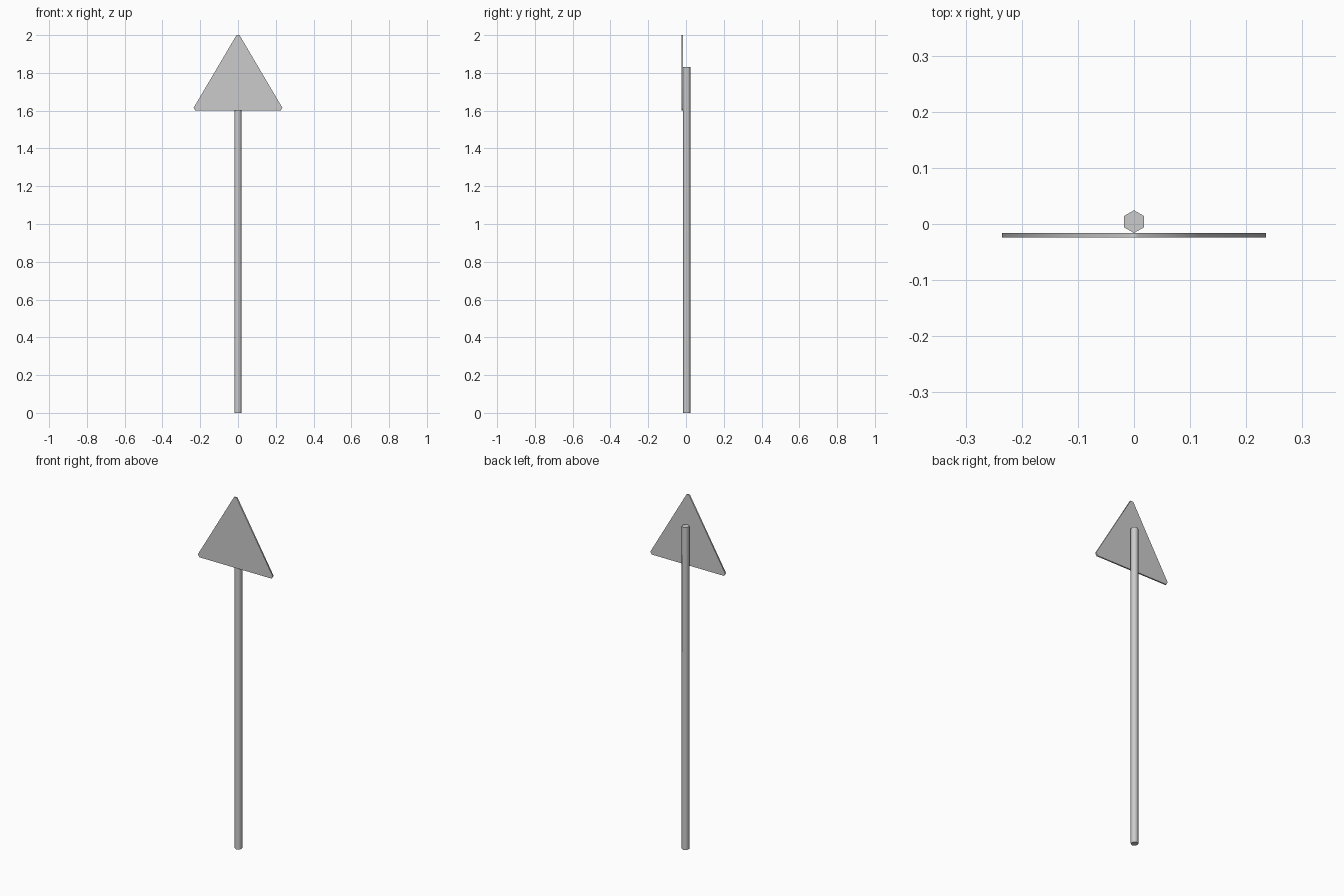
import bpy, bmesh, math

if "Cube" in bpy.data.objects:
    bpy.data.objects.remove(bpy.data.objects["Cube"])


def prism(name, points, offset):
    """Extrude a flat outline of 3D points by an offset vector."""
    bm = bmesh.new()
    face = bm.faces.new([bm.verts.new(p) for p in points])
    ext = bmesh.ops.extrude_face_region(bm, geom=[face], use_keep_orig=True)
    verts = [g for g in ext["geom"] if isinstance(g, bmesh.types.BMVert)]
    bmesh.ops.translate(bm, verts=verts, vec=offset)
    bmesh.ops.recalc_face_normals(bm, faces=bm.faces[:])
    mesh = bpy.data.meshes.new(name)
    bm.to_mesh(mesh)
    bm.free()
    obj = bpy.data.objects.new(name, mesh)
    bpy.context.collection.objects.link(obj)
    # smooth the 60 degree side edges, keep the rims sharp
    bpy.ops.object.select_all(action='DESELECT')
    obj.select_set(True)
    bpy.context.view_layer.objects.active = obj
    bpy.ops.object.shade_smooth_by_angle(angle=math.radians(70))
    return obj


# Hexagonal post, corners pointing front and back
R, CY = 0.0203, 0.0042
hexagon = [(R * math.sin(i * math.pi / 3), CY + R * math.cos(i * math.pi / 3), 0)
           for i in range(6)]
prism("post", hexagon, (0, 0, 1.83))

# Triangular sign plate with clipped corners, mounted on the post's front
half = [(0.226, 1.60), (0.235, 1.615), (0.008, 2.0)]
outline = half + [(-x, z) for x, z in reversed(half)]
prism("sign_plate", [(x, -0.0241, z) for x, z in outline], (0, 0.008, 0))
